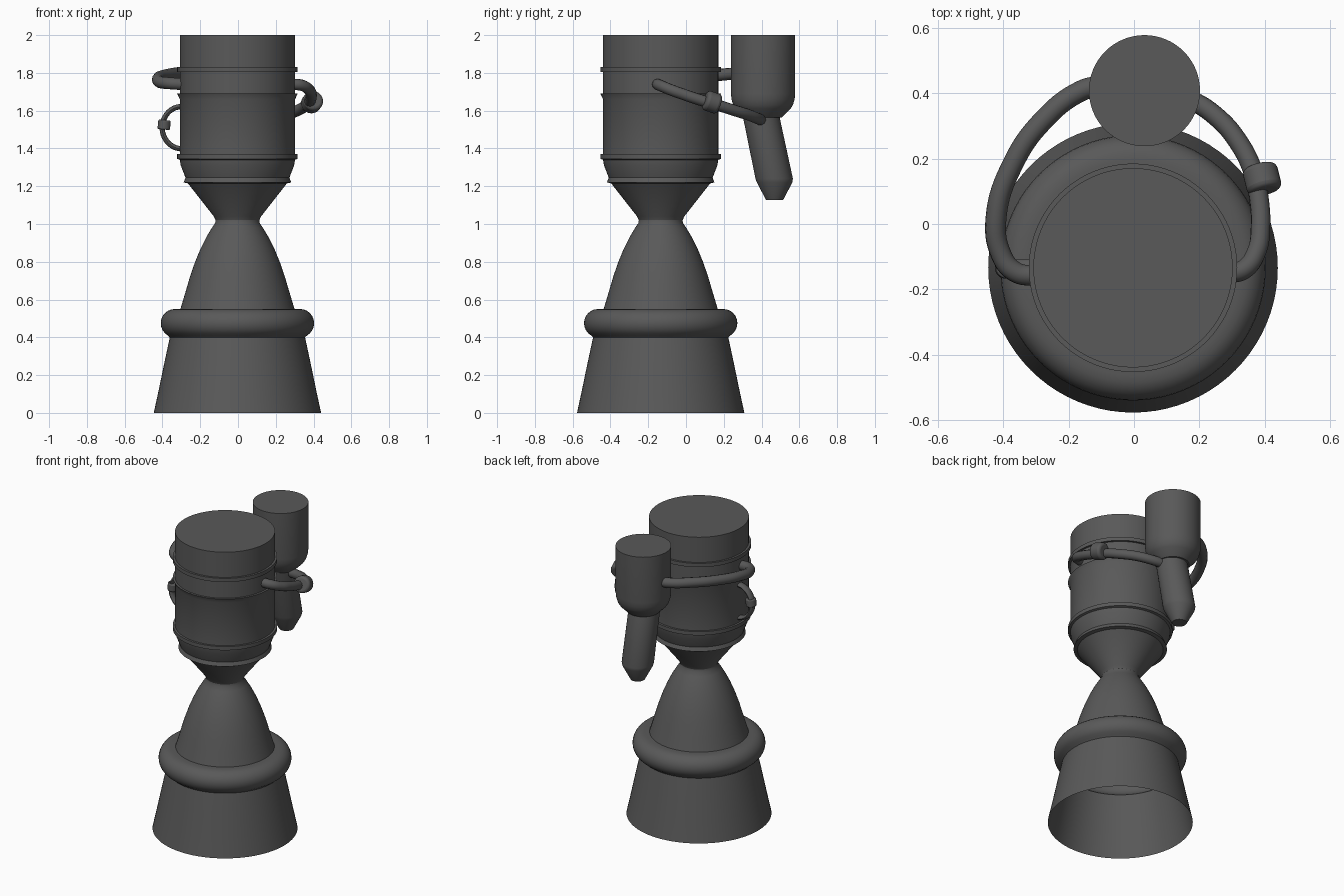
import bpy, bmesh, math
from mathutils import Vector

if "Cube" in bpy.data.objects:
    bpy.data.objects.remove(bpy.data.objects["Cube"])

CX, CY = -0.003, -0.134      # main engine axis
PX, PY = 0.032, 0.408        # pump axis

dark = bpy.data.materials.new("dark_metal")
dark.diffuse_color = (0.055, 0.055, 0.055, 1)
dark.use_nodes = True
dark.node_tree.nodes["Principled BSDF"].inputs["Base Color"].default_value = dark.diffuse_color
dark.diffuse_color = (0.1, 0.1, 0.1, 1)
dark.use_nodes = True
dark.node_tree.nodes["Principled BSDF"].inputs["Base Color"].default_value = dark.diffuse_color


def finish(ob, angle=28):
    """Dark metal and smooth shading with sharp edges kept."""
    ob.data.materials.clear()
    ob.data.materials.append(dark)
    bpy.ops.object.select_all(action='DESELECT')
    ob.select_set(True)
    bpy.context.view_layer.objects.active = ob
    bpy.ops.object.shade_smooth_by_angle(angle=math.radians(angle))


def lathe(name, rings, sides=64, cap_first=True, cap_last=False):
    """Skin circular sections given as (centre, radius), stacked from top to bottom."""
    bm = bmesh.new()
    loops = []
    for (x, y, z), r in rings:
        loops.append([bm.verts.new((x + r * math.cos(2 * math.pi * i / sides),
                                    y + r * math.sin(2 * math.pi * i / sides), z))
                      for i in range(sides)])
    for a, b in zip(loops, loops[1:]):
        for i in range(sides):
            j = (i + 1) % sides
            bm.faces.new((a[j], a[i], b[i], b[j]))
    if cap_first:
        bm.faces.new(loops[0])
    if cap_last:
        bm.faces.new(loops[-1][::-1])
    me = bpy.data.meshes.new(name)
    bm.to_mesh(me)
    bm.free()
    ob = bpy.data.objects.new(name, me)
    bpy.context.collection.objects.link(ob)
    finish(ob)
    return ob


def pipe(name, points, radius, stretch_y=1.0):
    """Round tube along a smooth path, optionally flattened by stretching it in y."""
    cu = bpy.data.curves.new(name + "_path", 'CURVE')
    cu.dimensions = '3D'
    cu.bevel_depth = radius
    cu.bevel_resolution = 4
    cu.resolution_u = 8
    cu.use_fill_caps = True
    sp = cu.splines.new('BEZIER')
    sp.bezier_points.add(len(points) - 1)
    for bp, p in zip(sp.bezier_points, points):
        bp.co = p
        bp.handle_left_type = bp.handle_right_type = 'AUTO'
    tmp = bpy.data.objects.new(name + "_path", cu)
    bpy.context.collection.objects.link(tmp)
    deps = bpy.context.evaluated_depsgraph_get()
    me = bpy.data.meshes.new_from_object(tmp.evaluated_get(deps))
    bpy.data.objects.remove(tmp)
    for v in me.vertices:
        v.co.y = CY + (v.co.y - CY) * stretch_y
    ob = bpy.data.objects.new(name, me)
    bpy.context.collection.objects.link(ob)
    finish(ob, 40)


def collar(name, centre, axis, radius, length, bevel):
    bpy.ops.mesh.primitive_cylinder_add(vertices=32, radius=radius, depth=length, location=centre)
    ob = bpy.context.object
    ob.name = name
    ob.rotation_euler = Vector(axis).to_track_quat('Z', 'Y').to_euler()
    mod = ob.modifiers.new("rounding", 'BEVEL')
    mod.width = bevel
    mod.segments = 3
    finish(ob, 40)


# Combustion chamber with its flanges, running down to the throat
chamber = [(0.305, 2.0), (0.305, 1.83), (0.319, 1.83), (0.319, 1.805), (0.305, 1.805),
           (0.305, 1.69), (0.319, 1.69), (0.305, 1.66),
           (0.305, 1.37), (0.319, 1.37), (0.319, 1.345), (0.305, 1.34),
           (0.300, 1.31), (0.275, 1.245), (0.285, 1.22), (0.262, 1.215),
           (0.125, 1.04), (0.116, 1.02)]
# Bell, with a rounded manifold bulge and an open skirt
bell = [(0.118, 1.005), (0.135, 0.98), (0.165, 0.93), (0.195, 0.87), (0.224, 0.80),
        (0.250, 0.725), (0.275, 0.64), (0.302, 0.55), (0.33, 0.55)]
bulge = [(0.332 + 0.074 * math.cos(math.radians(a)), 0.475 + 0.075 * math.sin(math.radians(a)))
         for a in range(75, -61, -15)]
skirt = [(0.358, 0.40), (0.388, 0.26), (0.417, 0.12), (0.443, 0.0)]
lathe("engine_body", [((CX, CY, z), r) for r, z in chamber + bell + bulge + skirt], sides=80)

# Pump: upright drum with a rounded shoulder
lathe("pump_drum", [((PX, PY, z), r) for r, z in
                    [(0.17, 2.0), (0.17, 1.69), (0.167, 1.66), (0.158, 1.63),
                     (0.145, 1.61), (0.10, 1.565)]], cap_last=True)

# Slanted exhaust duct with a tapered tip
lathe("exhaust_duct", [((PX, 0.392, 1.60), 0.097), ((PX, 0.404, 1.54), 0.097),
                       ((PX, 0.467, 1.24), 0.099), ((PX, 0.469, 1.22), 0.094),
                       ((PX, 0.469, 1.127), 0.045)], sides=48, cap_last=True)

# Feed pipes from the pump to both sides of the chamber
pipe("left_feed_pipe", [(-0.09, 0.425, 1.80), (-0.16, 0.408, 1.80), (-0.28, 0.315, 1.80),
                        (-0.37, 0.185, 1.79), (-0.422, 0.02, 1.77), (-0.408, -0.09, 1.75),
                        (-0.365, -0.146, 1.745), (-0.29, -0.16, 1.74)], 0.032)
pipe("right_feed_pipe", [(0.28, -0.152, 1.74), (0.335, -0.14, 1.735), (0.375, -0.085, 1.712),
                         (0.387, -0.01, 1.685), (0.382, 0.08, 1.655), (0.368, 0.15, 1.635),
                         (0.32, 0.25, 1.603), (0.25, 0.33, 1.578), (0.17, 0.38, 1.558),
                         (0.09, 0.40, 1.55)], 0.030)
collar("right_pipe_valve", (0.392, 0.138, 1.645), (-0.25, 1, -0.33), 0.054, 0.08, 0.016)

# Small bypass loop with a fitting on the left of the chamber
pipe("bypass_loop", [(-0.288 - 0.113 * math.sin(math.radians(a)), CY,
                      1.51 + 0.115 * math.cos(math.radians(a)))
                     for a in range(0, 181, 30)], 0.014, stretch_y=1.8)
collar("bypass_fitting", (-0.391, CY, 1.525), (0.1, 0, 1), 0.033, 0.05, 0.007)
